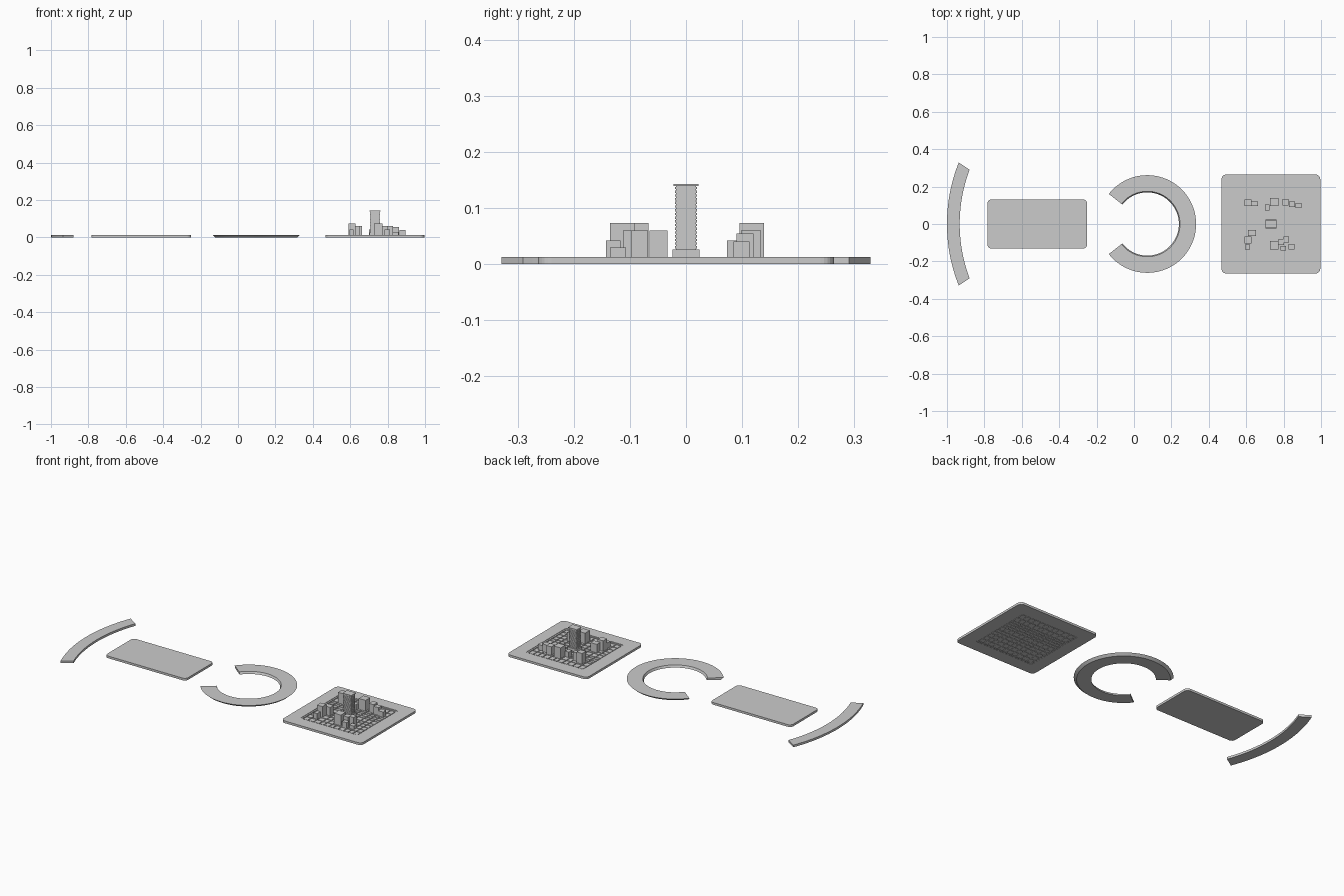
import bpy, bmesh, math

cube = bpy.data.objects.get("Cube")
if cube:
    bpy.data.objects.remove(cube, do_unlink=True)

grey = bpy.data.materials.new("plain grey")
grey.use_nodes = True
GREY = (0.6, 0.6, 0.6, 1)
grey.diffuse_color = GREY
grey.node_tree.nodes["Principled BSDF"].inputs["Base Color"].default_value = GREY

THICK = 0.013


def finish(name, bm):
    bmesh.ops.recalc_face_normals(bm, faces=bm.faces)
    mesh = bpy.data.meshes.new(name)
    bm.to_mesh(mesh)
    bm.free()
    mesh.materials.append(grey)
    obj = bpy.data.objects.new(name, mesh)
    bpy.context.collection.objects.link(obj)
    return obj


def add_box(bm, x0, x1, y0, y1, z0, z1):
    verts = bmesh.ops.create_cube(bm, size=1)["verts"]
    for v in verts:
        v.co = ((x0 + x1) / 2 + v.co.x * (x1 - x0),
                (y0 + y1) / 2 + v.co.y * (y1 - y0),
                (z0 + z1) / 2 + v.co.z * (z1 - z0))


def rounded(cx, hx, hy, r, steps=6):
    """Outline of a rounded rectangle, counter-clockwise."""
    pts = []
    for q, (sx, sy) in enumerate([(1, 1), (-1, 1), (-1, -1), (1, -1)]):
        for i in range(steps + 1):
            a = math.pi / 2 * (q + i / steps)
            pts.append((cx + sx * (hx - r) + r * math.cos(a),
                        sy * (hy - r) + r * math.sin(a)))
    return pts


def loft(name, loops, closed_ends=False):
    """Join a ring of equal loops; loops run along the part."""
    bm = bmesh.new()
    rows = [[bm.verts.new(p) for p in loop] for loop in loops]
    n, m = len(rows), len(rows[0])
    for i in range(n - 1 if closed_ends else n):
        for j in range(m):
            a, b = rows[i], rows[(i + 1) % n]
            bm.faces.new((a[j], a[(j + 1) % m], b[(j + 1) % m], b[j]))
    if closed_ends:
        bm.faces.new(rows[0])
        bm.faces.new(rows[-1])
    return finish(name, bm)


def band(name, cx, profile, steps):
    """Sweep corners (radius, z, start angle, end angle) about cx."""
    loops = []
    for i in range(steps + 1):
        loop = []
        for r, z, a0, a1 in profile:
            a = math.radians(a0 + (a1 - a0) * i / steps)
            loop.append((cx + r * math.cos(a), r * math.sin(a), z))
        loops.append(loop)
    return loft(name, loops, True)


def frame(name, outer, inner, z0, z1):
    return loft(name, [[(*o, z0), (*o, z1), (*i, z1), (*i, z0)]
                       for o, i in zip(outer, inner)])


# Curved strip
out, inn = (158.3, 201.7), (159.3, 200.7)
band("curved_strip", -0.11, [(0.89, 0, *out), (0.89, THICK, *out),
                             (0.822, THICK, *inn), (0.822, 0, *inn)], 32)

# Rounded rectangular slab
bm = bmesh.new()
face = bm.faces.new([bm.verts.new((x, y, 0)) for x, y in rounded(-0.517, 0.266, 0.132, 0.022)])
top = bmesh.ops.extrude_face_region(bm, geom=[face])["geom"]
bmesh.ops.translate(bm, vec=(0, 0, THICK),
                    verts=[g for g in top if isinstance(g, bmesh.types.BMVert)])
finish("rectangular_slab", bm)

# Open ring with sloping walls
ends = (-142, 142)
band("open_ring", 0.071, [(0.246, 0, *ends), (0.261, THICK, *ends),
                          (0.175, THICK, *ends), (0.169, 0, *ends)], 72)

# Square frame, kerb and sunken city floor
CX = 0.732
hole = rounded(CX, 0.191, 0.191, 0.016)
frame("square_frame", rounded(CX, 0.264, 0.264, 0.024), hole, 0, THICK)
frame("kerb", hole, rounded(CX, 0.182, 0.182, 0.012), 0.001, 0.0105)
bm = bmesh.new()
add_box(bm, CX - 0.186, CX + 0.186, -0.186, 0.186, 0.003, 0.006)
finish("city_floor", bm)

# Paving blocks divided by streets
xs = [0.552, 0.585, 0.622, 0.66, 0.69, 0.724, 0.75, 0.783, 0.82, 0.85, 0.88, 0.912]
ys = [-0.18, -0.145, -0.11, -0.075, -0.045, -0.02, 0.016, 0.037, 0.06, 0.08, 0.1, 0.14, 0.18]
gap = 0.0025
bm = bmesh.new()
for x0, x1 in zip(xs, xs[1:]):
    for y0, y1 in zip(ys, ys[1:]):
        add_box(bm, x0 + gap, x1 - gap, y0 + gap, y1 - gap, 0.001, 0.0095)
finish("paving_blocks", bm)

# Buildings: left, near, width, depth, height
buildings = [
    (0.592, 0.095, 0.036, 0.036, 0.073), (0.628, 0.095, 0.034, 0.024, 0.06),
    (0.728, 0.095, 0.045, 0.044, 0.073), (0.793, 0.098, 0.032, 0.036, 0.06),
    (0.83, 0.09, 0.032, 0.03, 0.055), (0.864, 0.085, 0.032, 0.028, 0.04),
    (0.70, 0.073, 0.024, 0.03, 0.042),
    (0.592, -0.103, 0.036, 0.036, 0.073), (0.61, -0.065, 0.042, 0.032, 0.06),
    (0.596, -0.14, 0.022, 0.032, 0.042), (0.728, -0.135, 0.044, 0.044, 0.073),
    (0.773, -0.112, 0.03, 0.032, 0.06), (0.80, -0.098, 0.03, 0.03, 0.06),
    (0.827, -0.135, 0.03, 0.028, 0.03), (0.784, -0.143, 0.03, 0.026, 0.042),
]
bm = bmesh.new()
for x, y, w, d, h in buildings:
    add_box(bm, x, x + w, y, y + d, 0.005, h)
finish("buildings", bm)


# Central tower: podium, core, floor ledges and roof cap
def centred(bm, hx, hy, z0, z1):
    add_box(bm, CX - hx, CX + hx, -hy, hy, z0, z1)


bm = bmesh.new()
centred(bm, 0.03, 0.024, 0.005, 0.026)
centred(bm, 0.024, 0.0175, 0.026, 0.14)
finish("tower_core", bm)
bm = bmesh.new()
centred(bm, 0.026, 0.0195, 0.028, 0.032)
ledges = finish("tower_floors", bm)
stack = ledges.modifiers.new("stack", "ARRAY")
stack.count = 17
stack.use_relative_offset = False
stack.use_constant_offset = True
stack.constant_offset_displace = (0, 0, 0.0066)
bm = bmesh.new()
centred(bm, 0.029, 0.022, 0.1395, 0.143)
finish("tower_cap", bm)
